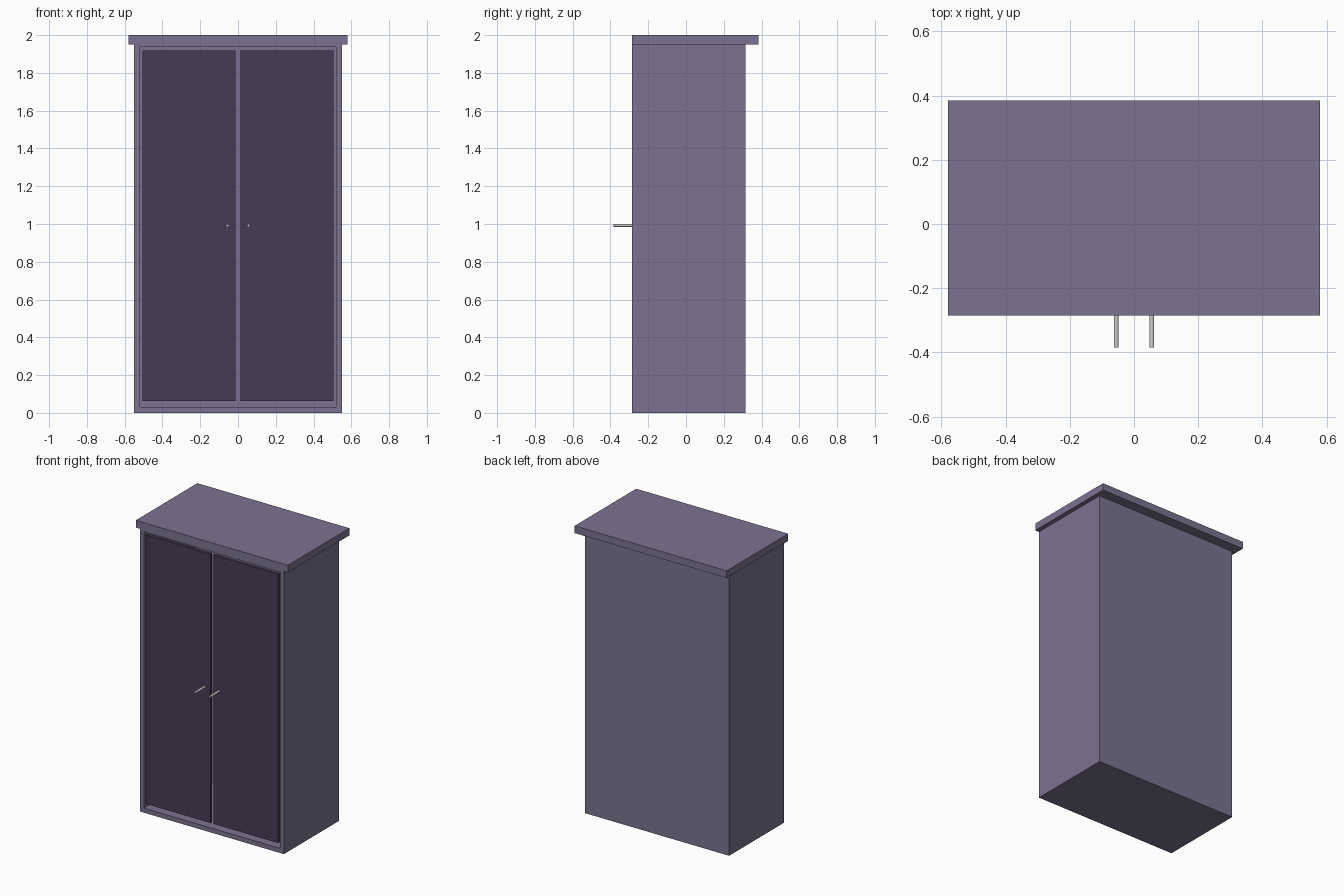
import bpy, bmesh, math
from mathutils import Vector

if "Cube" in bpy.data.objects:
    bpy.data.objects.remove(bpy.data.objects["Cube"])

FRONT, BACK = -0.285, 0.315


def material(name, color):
    m = bpy.data.materials.new(name)
    m.diffuse_color = (*color, 1)
    m.use_nodes = True
    m.node_tree.nodes["Principled BSDF"].inputs["Base Color"].default_value = m.diffuse_color
    return m


wood = material("wood", (0.20, 0.17, 0.28))
dark_wood = material("dark_wood", (0.06, 0.045, 0.09))


def box(name, lo, hi, mat):
    lo, hi = Vector(lo), Vector(hi)
    bm = bmesh.new()
    bmesh.ops.create_cube(bm, size=1)
    for v in bm.verts:
        v.co = (lo + hi) / 2 + v.co * (hi - lo)
    me = bpy.data.meshes.new(name)
    bm.to_mesh(me)
    bm.free()
    ob = bpy.data.objects.new(name, me)
    bpy.context.collection.objects.link(ob)
    me.materials.append(mat)
    return ob


# Cabinet body: open-fronted hollow carcass
body = box("cabinet_body", (-0.55, FRONT, 0), (0.55, BACK, 1.95), wood)
bm = bmesh.new()
bm.from_mesh(body.data)
bm.normal_update()
front = min(bm.faces, key=lambda f: f.normal.y)
bmesh.ops.inset_individual(bm, faces=[front], thickness=0.045)
for v in front.verts:
    if v.co.z > 1:
        v.co.z = 1.937
cavity = bmesh.ops.extrude_discrete_faces(bm, faces=[front])["faces"][0]
for v in cavity.verts:
    v.co.y = BACK - 0.045
bm.to_mesh(body.data)
bm.free()

# Top board, overhanging sides and back
box("top_board", (-0.58, FRONT, 1.95), (0.58, 0.385, 2.0), wood)

# Doors and rod handles
for side, s in (("left", -1), ("right", 1)):
    xs = sorted((s * 0.012, s * 0.505))
    box(side + "_door", (xs[0], FRONT + 0.001, 0.064), (xs[1], FRONT + 0.021, 1.918), dark_wood)
    bpy.ops.mesh.primitive_cylinder_add(
        vertices=12, radius=0.0075, depth=0.1,
        location=(s * 0.0555, FRONT - 0.05, 0.992), rotation=(math.pi / 2, 0, 0))
    bpy.context.object.name = side + "_handle"
